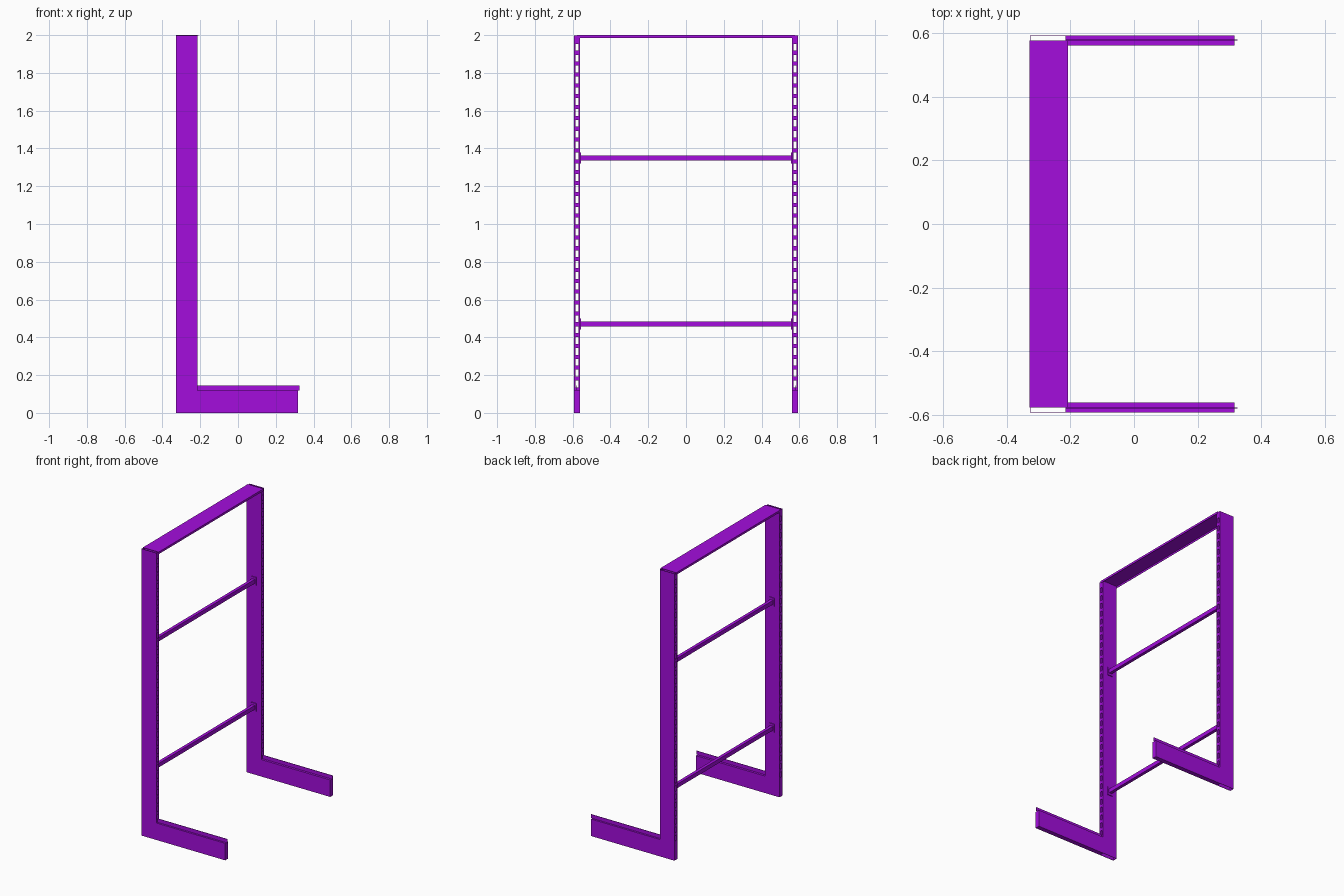
import bpy, bmesh
from mathutils import Matrix, Vector

if "Cube" in bpy.data.objects:
    bpy.data.objects.remove(bpy.data.objects["Cube"])

purple = bpy.data.materials.new("purple_paint")
purple.diffuse_color = (0.37, 0.004, 0.72, 1)
purple.use_nodes = True
purple.node_tree.nodes["Principled BSDF"].inputs["Base Color"].default_value = purple.diffuse_color


def add_box(bm, x, y, z):
    """Box from three (min, max) ranges."""
    lo, hi = Vector((x[0], y[0], z[0])), Vector((x[1], y[1], z[1]))
    m = Matrix.Translation((lo + hi) / 2) @ Matrix.Diagonal((*(hi - lo), 1))
    bmesh.ops.create_cube(bm, size=1, matrix=m)


def make(name, boxes, side=1):
    """One object out of boxes; side=-1 mirrors it across y = 0."""
    bm = bmesh.new()
    for x, y, z in boxes:
        if side < 0:
            y = (-y[1], -y[0])
        add_box(bm, x, y, z)
    me = bpy.data.meshes.new(name)
    bm.to_mesh(me)
    bm.free()
    me.materials.append(purple)
    ob = bpy.data.objects.new(name, me)
    bpy.context.collection.objects.link(ob)
    return ob


X0, X1 = -0.327, -0.214      # upright depth
Y0, Y1 = 0.562, 0.594        # upright width
T = 0.002                    # sheet thickness
SLOT_Y = (0.570, 0.586)      # slot width
Z_SLOT, PITCH, SLOT_H, COUNT = 0.135, 0.0575, 0.036, 32

# Hollow upright: two side sheets, slotted front and back sheets
upright = [((X0, X1), (Y0, Y0 + T), (0, 1.998)),
           ((X0, X1), (Y1 - T, Y1), (0, 1.998))]
for xr in ((X0, X0 + T), (X1 - T, X1)):
    upright.append((xr, (Y0 + T, SLOT_Y[0]), (0, 1.998)))
    upright.append((xr, (SLOT_Y[1], Y1 - T), (0, 1.998)))
    low = 0
    for i in range(COUNT):
        z = Z_SLOT + i * PITCH
        upright.append((xr, SLOT_Y, (low, z)))
        low = z + SLOT_H
    upright.append((xr, SLOT_Y, (low, 1.998)))

# Foot: box beam with a thin raised lip along its top
foot = [((X1, 0.317), (Y0, Y1), (0, 0.118)),
        ((X1, 0.325), (0.578, 0.581), (0.118, 0.144))]

for label, s in (("left", -1), ("right", 1)):
    make(label + "_upright", upright, s)
    make(label + "_foot", foot, s)

# Top rail: shallow channel open below
make("top_rail", [
    ((-0.329, -0.208), (-0.577, 0.577), (1.997, 2.0)),
    ((-0.329, -0.327), (-0.577, 0.577), (1.985, 1.997)),
    ((-0.210, -0.208), (-0.577, 0.577), (1.985, 1.997)),
])

# Cross bars with end brackets
for name, z in (("lower", 0.471), ("upper", 1.349)):
    make(name + "_cross_bar", [((-0.282, -0.260), (-0.56, 0.56), (z - 0.014, z + 0.014))])
    bracket = [((-0.290, -0.252), (0.556, Y0), (z - 0.029, z + 0.029))]
    for label, s in (("left", -1), ("right", 1)):
        make(f"{name}_{label}_bracket", bracket, s)
